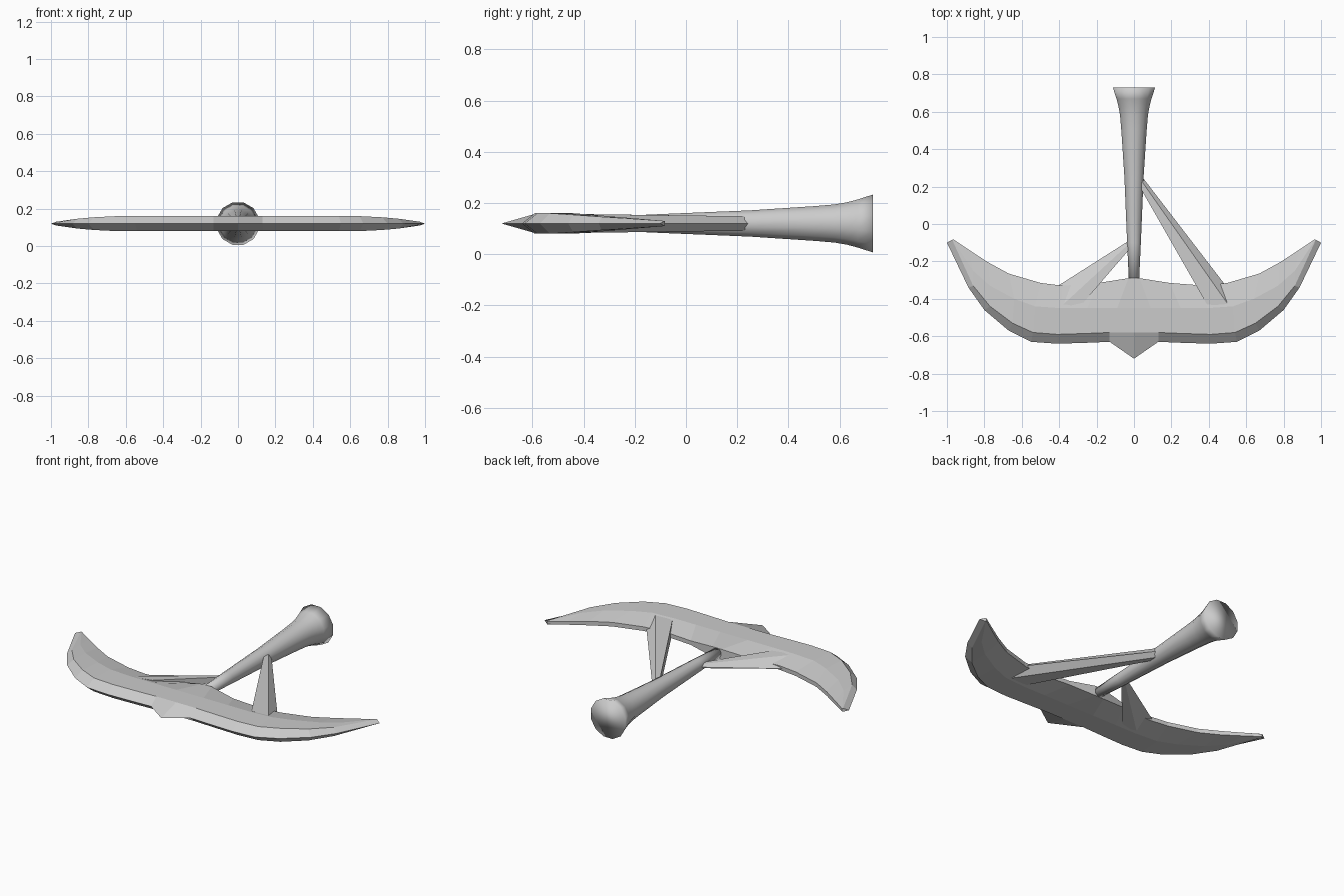
import bpy, bmesh, math

if "Cube" in bpy.data.objects:
    bpy.data.objects.remove(bpy.data.objects["Cube"])

ZC = 0.12  # height of the horizontal symmetry plane

steel = bpy.data.materials.new("light_grey")
steel.use_nodes = True
GREY = (0.6, 0.6, 0.6, 1)
steel.diffuse_color = GREY
steel.node_tree.nodes["Principled BSDF"].inputs["Base Color"].default_value = GREY


def loft(name, rings, smooth=False):
    """Skin a list of equal-sized rings and cap both ends."""
    bm = bmesh.new()
    rows = [[bm.verts.new(p) for p in r] for r in rings]
    n = len(rows[0])
    for a, b in zip(rows, rows[1:]):
        for i in range(n):
            j = (i + 1) % n
            bm.faces.new((a[i], a[j], b[j], b[i]))
    bm.faces.new(rows[0])
    bm.faces.new(rows[-1])
    bmesh.ops.recalc_face_normals(bm, faces=bm.faces)
    for f in bm.faces:
        f.smooth = smooth
    me = bpy.data.meshes.new(name)
    bm.to_mesh(me)
    bm.free()
    me.materials.append(steel)
    ob = bpy.data.objects.new(name, me)
    bpy.context.collection.objects.link(ob)
    return ob


# Blade: cutting edge, bevel, mid ridge and back rim (x, y, half thickness)
stations = [
    ((0, -.72), (0, -.58, .04), (0, -.45, .04), (0, -.29, .03)),
    ((.13, -.63), (.13, -.58, .04), (.09, -.45, .04), (.03, -.29, .03)),
    ((.25, -.635), (.25, -.585, .04), (.25, -.45, .04), (.19, -.315, .012)),
    ((.41, -.64), (.41, -.59, .04), (.39, -.45, .04), (.38, -.33, .012)),
    ((.55, -.63), (.54, -.58, .04), (.53, -.44, .04), (.50, -.315, .012)),
    ((.67, -.57), (.65, -.53, .04), (.64, -.40, .037), (.67, -.265, .012)),
    ((.80, -.46), (.77, -.44, .034), (.77, -.33, .031), (.78, -.205, .012)),
    ((.885, -.34), (.86, -.33, .026), (.86, -.25, .024), (.88, -.14, .01)),
    ((1, -.10), (.972, -.085, .01), (.970, -.083, .01), (.968, -.081, .008)),
]


def blade_ring(st, side):
    edge, *upper = st
    ring = [(side * edge[0], edge[1], ZC)]
    ring += [(side * x, y, ZC + h) for x, y, h in upper]
    ring += [(side * x, y, ZC - h) for x, y, h in reversed(upper)]
    return ring


loft("blade", [blade_ring(s, -1) for s in reversed(stations[1:])]
     + [blade_ring(s, 1) for s in stations])

# Handle: flared round shaft along y
profile = [(-.31, .028), (-.1, .038), (.25, .053), (.5, .070), (.58, .077),
           (.63, .086), (.67, .097), (.73, .117)]
SIDES = 12
loft("handle", [[(r * math.cos(2 * math.pi * (i + .5) / SIDES), y,
                  ZC + r * math.sin(2 * math.pi * (i + .5) / SIDES))
                 for i in range(SIDES)] for y, r in profile], smooth=True)


# Struts: six-sided tapered bars (outer edge, outer ridge, inner ridge)
def strut(name, ends):
    rings = []
    for outer, ridge, inner, h in ends:
        rings.append([(*outer, ZC), (*ridge, ZC + h), (*inner, ZC + h),
                      (*inner, ZC - h), (*ridge, ZC - h)])
    loft(name, rings)


strut("left_strut", [
    ((.03, .27), (.03, .245), (.03, .20), .028),
    ((.56, -.42), (.51, -.44), (.39, -.43), .037)])
strut("right_strut", [
    ((-.02, -.085), (-.02, -.10), (-.02, -.13), .012),
    ((-.50, -.39), (-.40, -.45), (-.27, -.42), .037)])
